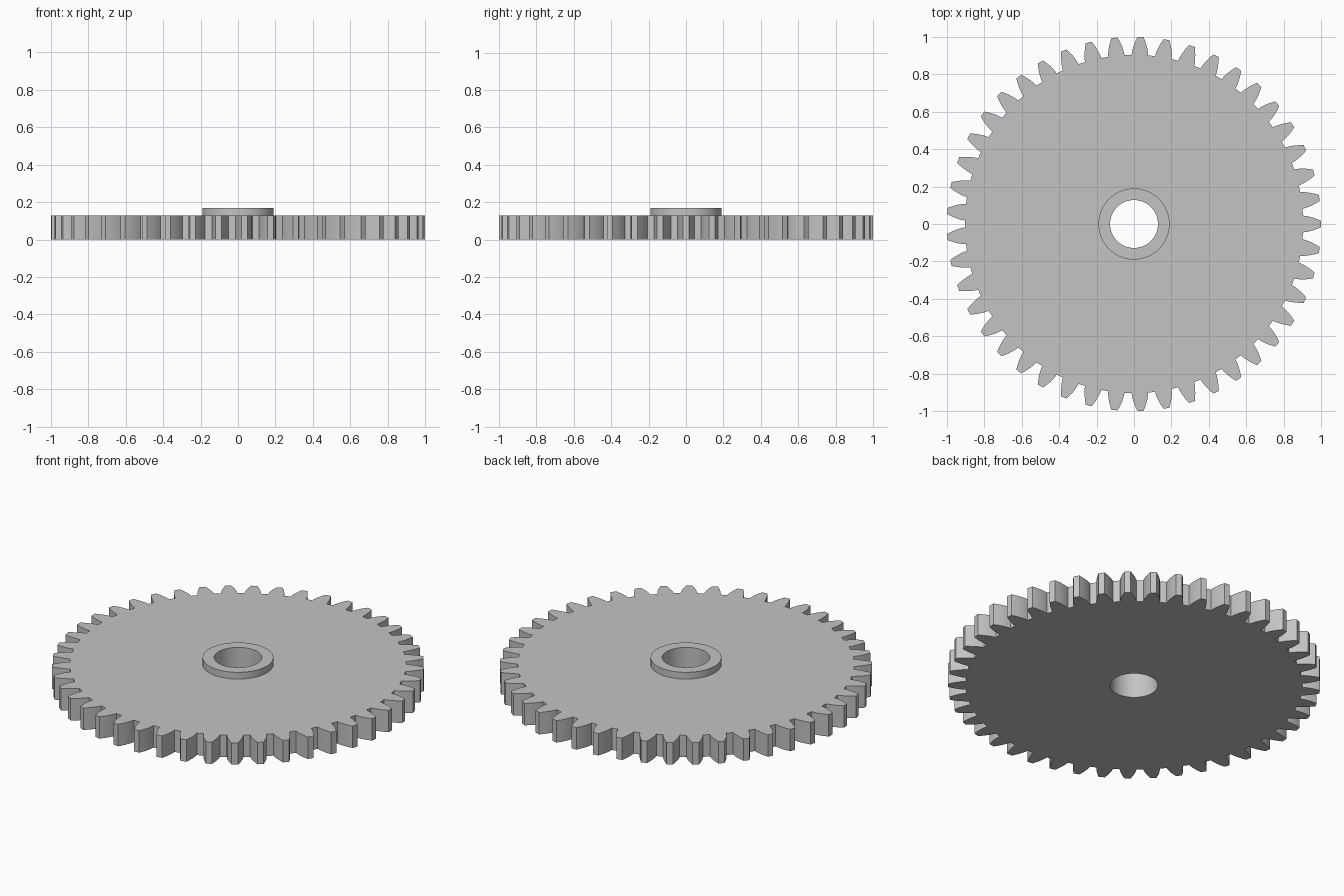
import bpy, bmesh, math
from mathutils import Vector

cube = bpy.data.objects.get("Cube")
if cube:
    bpy.data.objects.remove(cube, do_unlink=True)

TEETH = 45
PRESSURE = math.radians(20)
TIP_R = 1.0
MODULE = 2 * TIP_R / (TEETH + 2)
PITCH_R = MODULE * TEETH / 2
ROOT_R = PITCH_R - 1.25 * MODULE
BASE_R = PITCH_R * math.cos(PRESSURE)
PLATE_H, HUB_H = 0.13, 0.17
HUB_R, BORE_R = 0.19, 0.128
FLANK_STEPS, ROUND_STEPS = 5, 96


def involute(a):
    return math.tan(a) - a


def half_angle(r):
    """Half the angular width of an involute tooth at radius r."""
    return math.pi / (2 * TEETH) + involute(PRESSURE) - involute(math.acos(BASE_R / r))


def polar(r, a):
    return Vector((r * math.cos(a), r * math.sin(a), 0))


def tooth_outline():
    radii = [ROOT_R + (TIP_R - ROOT_R) * i / FLANK_STEPS for i in range(FLANK_STEPS + 1)]
    points = []
    for t in range(TEETH):
        mid = math.tau * t / TEETH
        points += [polar(r, mid - half_angle(r)) for r in radii]
        points += [polar(r, mid + half_angle(r)) for r in reversed(radii)]
    return points


def circle(r):
    return [polar(r, math.tau * i / ROUND_STEPS) for i in range(ROUND_STEPS)]


bm = bmesh.new()


def ring(points, z):
    verts = [bm.verts.new((p.x, p.y, z)) for p in points]
    return verts


def wall(a, b):
    n = len(a)
    for i in range(n):
        j = (i + 1) % n
        bm.faces.new((a[i], a[j], b[j], b[i]))


def cap(a, b):
    """Flat face between an outer and an inner loop."""
    edges = []
    for loop in (a, b):
        for i, v in enumerate(loop):
            w = loop[(i + 1) % len(loop)]
            edges.append(bm.edges.get((v, w)) or bm.edges.new((v, w)))
    bmesh.ops.triangle_fill(bm, edges=edges, use_beauty=True, use_dissolve=False)


# Toothed rim, hub and bore as one watertight body
teeth_low, teeth_high = (ring(tooth_outline(), z) for z in (0, PLATE_H))
hub_low, hub_high = (ring(circle(HUB_R), z) for z in (PLATE_H, HUB_H))
bore_low, bore_high = (ring(circle(BORE_R), z) for z in (0, HUB_H))
wall(teeth_low, teeth_high)
wall(hub_low, hub_high)
wall(hub_high, bore_high)
wall(bore_high, bore_low)
cap(teeth_high, hub_low)
cap(teeth_low, bore_low)
bmesh.ops.recalc_face_normals(bm, faces=bm.faces[:])

mesh = bpy.data.meshes.new("spur_gear")
bm.to_mesh(mesh)
bm.free()
gear = bpy.data.objects.new("spur_gear", mesh)
bpy.context.collection.objects.link(gear)

# Plain grey metal
grey = bpy.data.materials.new("plain_grey")
grey.use_nodes = True
grey.diffuse_color = (0.55, 0.55, 0.55, 1)
grey.node_tree.nodes["Principled BSDF"].inputs["Base Color"].default_value = grey.diffuse_color
mesh.materials.append(grey)

# Smooth round walls, crisp edges
bpy.ops.object.select_all(action="DESELECT")
gear.select_set(True)
bpy.context.view_layer.objects.active = gear
bpy.ops.object.shade_smooth_by_angle(angle=math.radians(30))
